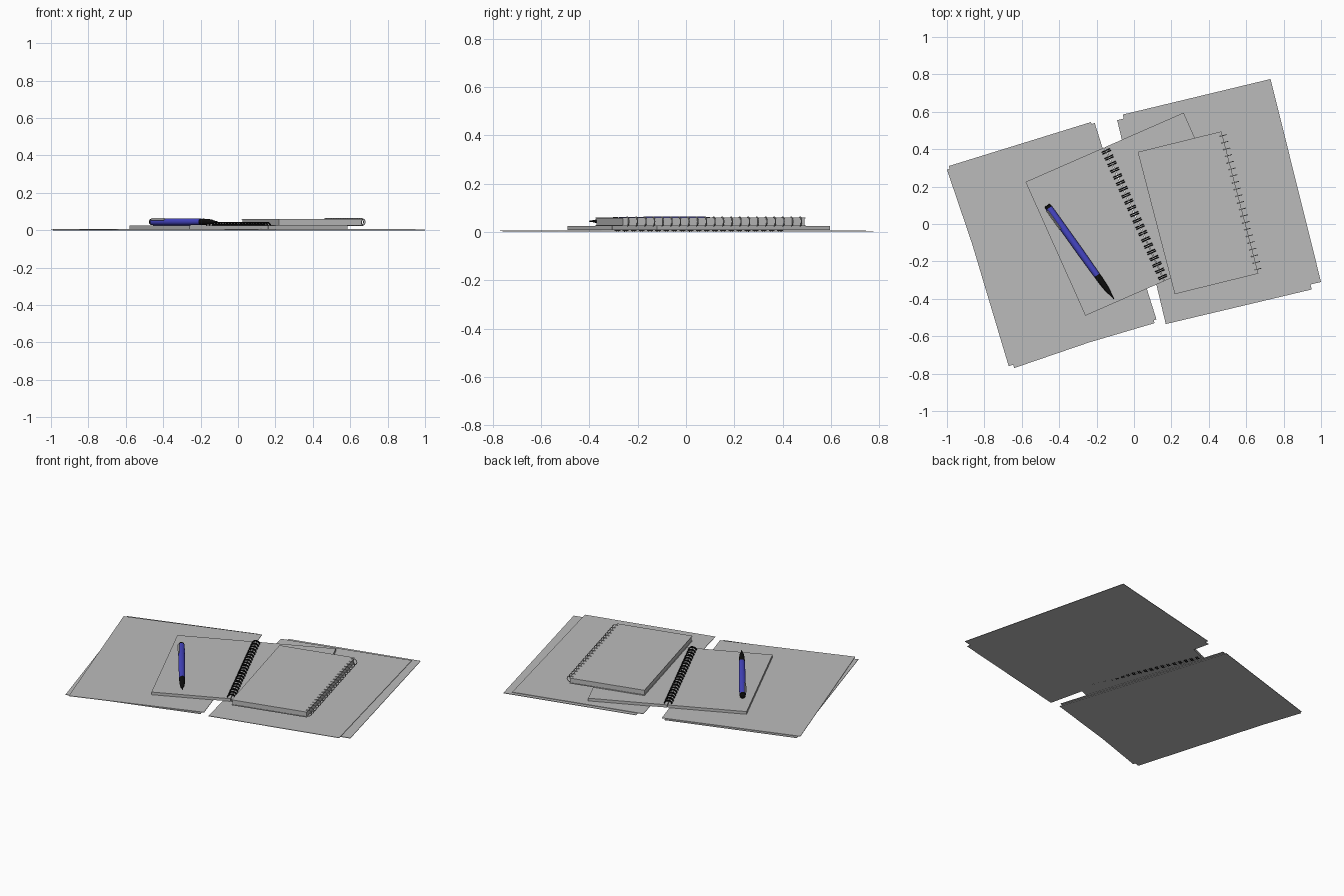
import bpy, bmesh, math
from mathutils import Vector, Matrix

cube = bpy.data.objects.get("Cube")
if cube:
    bpy.data.objects.remove(cube, do_unlink=True)


def material(name, colour):
    mat = bpy.data.materials.new(name)
    mat.use_nodes = True
    mat.diffuse_color = (*colour, 1)
    mat.node_tree.nodes["Principled BSDF"].inputs["Base Color"].default_value = (*colour, 1)
    return mat


grey = material("paper grey", (0.5, 0.5, 0.5))
black = material("black", (0.004, 0.004, 0.004))
blue = material("pen blue", (0.06, 0.06, 0.55))


def finish(name, bm, mats, smooth=False):
    bmesh.ops.recalc_face_normals(bm, faces=bm.faces[:])
    mesh = bpy.data.meshes.new(name)
    bm.to_mesh(mesh)
    bm.free()
    for mat in mats:
        mesh.materials.append(mat)
    obj = bpy.data.objects.new(name, mesh)
    bpy.context.collection.objects.link(obj)
    if smooth:
        bpy.ops.object.select_all(action='DESELECT')
        obj.select_set(True)
        bpy.context.view_layer.objects.active = obj
        bpy.ops.object.shade_smooth_by_angle(angle=math.radians(40))
    return obj


def slab(name, corners, z0, z1):
    """Flat sheet or block extruded from its plan outline."""
    bm = bmesh.new()
    face = bm.faces.new([bm.verts.new((x, y, z0)) for x, y in corners])
    top = bmesh.ops.extrude_face_region(bm, geom=[face])["geom"]
    bmesh.ops.translate(bm, vec=(0, 0, z1 - z0),
                        verts=[v for v in top if isinstance(v, bmesh.types.BMVert)])
    return finish(name, bm, [grey])


def binding(name, start, end, z, count, half_width, half_height, wire, offsets, mat):
    """Row of wire loops standing across the line from start to end."""
    start, end = Vector((*start, z)), Vector((*end, z))
    along = (end - start).normalized()
    across = Vector((-along.y, along.x, 0))
    up = Vector((0, 0, 1))
    bm = bmesh.new()
    steps, sides = 16, 6
    for i in range(count):
        for offset in offsets:
            centre = start.lerp(end, i / (count - 1)) + along * offset
            loops = []
            for s in range(steps):
                a = math.tau * s / steps
                out = across * math.cos(a) + up * math.sin(a)
                mid = centre + across * half_width * math.cos(a) + up * half_height * math.sin(a)
                loops.append([bm.verts.new(mid + wire * (out * math.cos(b) + along * math.sin(b)))
                              for b in (math.tau * k / sides for k in range(sides))])
            for s in range(steps):
                p, q = loops[s], loops[(s + 1) % steps]
                for k in range(sides):
                    n = (k + 1) % sides
                    bm.faces.new((p[k], p[n], q[n], q[k]))
    return finish(name, bm, [mat], True)


# Two folders, each a pair of slightly shifted sheets
slab("left_folder_back", [(-0.99, 0.31), (-0.23, 0.545), (0.11, -0.53), (-0.67, -0.76)], 0, 0.003)
slab("left_folder_front", [(-1.0, 0.29), (-0.21, 0.54), (0.12, -0.51), (-0.64, -0.77)], 0.004, 0.007)
slab("right_folder_back", [(-0.06, 0.585), (0.73, 0.775), (1.0, -0.31), (0.2, -0.5)], 0, 0.003)
slab("right_folder_front", [(-0.09, 0.555), (0.69, 0.745), (0.95, -0.35), (0.17, -0.535)], 0.004, 0.007)

# Open notebook: two page blocks meeting at the spiral
corner, wide, tall = Vector((-0.58, 0.225)), Vector((0.845, 0.37)), Vector((0.32, -0.715))
for name, u0, u1 in (("left", 0, 0.498), ("right", 0.502, 1)):
    outline = [corner + wide * u + tall * v for u, v in ((u0, 0), (u1, 0), (u1, 1), (u0, 1))]
    slab("notebook_" + name + "_pages", outline, 0.008, 0.025)
spine = corner + wide * 0.5
binding("notebook_spiral", spine + tall * 0.03, spine + tall * 0.97, 0.024, 21,
        0.022, 0.018, 0.003, (-0.005, 0.005), black)

# Closed notepad: two covers around a page block
corner, wide, tall = Vector((0.02, 0.385)), Vector((0.447, 0.11)), Vector((0.198, -0.76))


def pad_layer(name, inset, z0, z1):
    ends = (inset, 1 - inset)
    outline = [corner + wide * u + tall * v for u, v in
               ((ends[0], ends[0]), (ends[1], ends[0]), (ends[1], ends[1]), (ends[0], ends[1]))]
    slab(name, outline, z0, z1)


pad_layer("notepad_back_cover", 0, 0.026, 0.029)
pad_layer("notepad_pages", 0.006, 0.029, 0.057)
pad_layer("notepad_front_cover", 0, 0.057, 0.06)
edge = corner + wide
binding("notepad_spiral", edge + tall * 0.03, edge + tall * 0.97, 0.044, 21,
        0.022, 0.019, 0.0025, (0,), grey)

# Pen: lathed along its own axis, from cap to point
pen_start, pen_end = Vector((-0.465, 0.1, 0.045)), Vector((-0.108, -0.4, 0.045))
axis = (pen_end - pen_start).normalized()
side = Vector((axis.y, -axis.x, 0))
frame = Matrix((side, Vector((0, 0, 1)), axis)).transposed().to_4x4()
frame.translation = pen_start
length = (pen_end - pen_start).length


def lathe(name, profile, mat, sides=20):
    bm = bmesh.new()
    rings = [[bm.verts.new((r * math.cos(math.tau * k / sides), r * math.sin(math.tau * k / sides), z))
              for k in range(sides)] for r, z in profile]
    for p, q in zip(rings, rings[1:]):
        for k in range(sides):
            n = (k + 1) % sides
            bm.faces.new((p[k], p[n], q[n], q[k]))
    bm.faces.new(rings[0])
    bm.faces.new(rings[-1])
    bmesh.ops.transform(bm, matrix=frame, verts=bm.verts[:])
    return finish(name, bm, [mat], True)


lathe("pen_cap", [(0.012, 0), (0.017, 0.004), (0.018, 0.018)], black)
lathe("pen_barrel", [(0.018, 0.018), (0.019, 0.03), (0.019, 0.3), (0.017, 0.46)], blue)
lathe("pen_grip", [(0.016, 0.46), (0.017, 0.48), (0.015, 0.53), (0.012, 0.56)], black)
lathe("pen_point", [(0.012, 0.56), (0.005, 0.59), (0.002, length)], black)

# Pocket clip on the upper side of the barrel
bm = bmesh.new()
bmesh.ops.create_cube(bm, size=1)
bmesh.ops.scale(bm, vec=(0.005, 0.011, 0.12), verts=bm.verts[:])
bmesh.ops.translate(bm, vec=(0.021, 0, 0.085), verts=bm.verts[:])
turn = Matrix.Rotation(math.radians(40), 4, 'Z')
bmesh.ops.transform(bm, matrix=frame @ turn, verts=bm.verts[:])
finish("pen_clip", bm, [grey])
